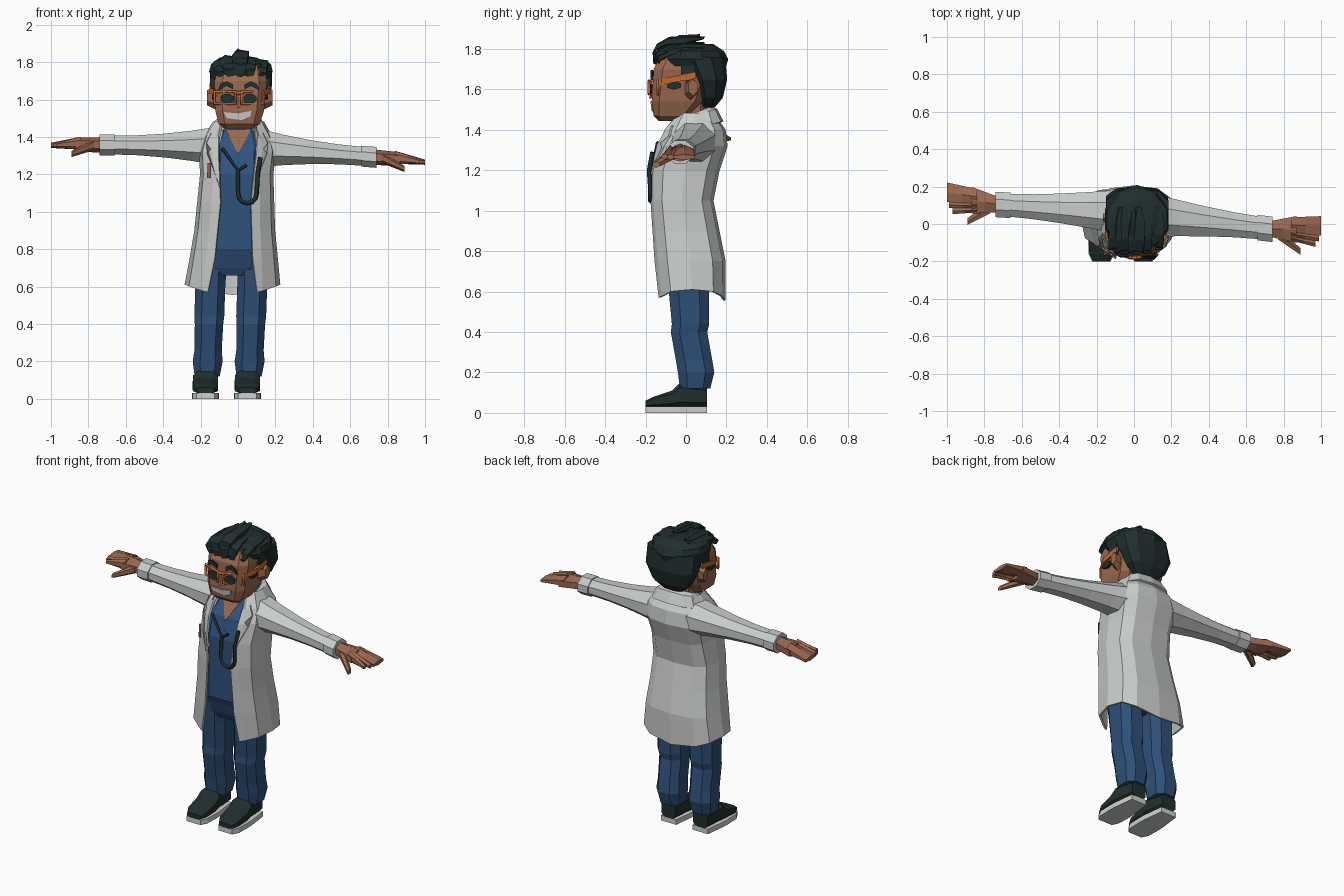
import bpy, bmesh, math
from mathutils import Vector
from mathutils.bvhtree import BVHTree

if "Cube" in bpy.data.objects:
    bpy.data.objects.remove(bpy.data.objects["Cube"])

SIDES = (("right", -1), ("left", 1))
X, Y, Z = Vector((1, 0, 0)), Vector((0, 1, 0)), Vector((0, 0, 1))


def material(name, red, green, blue):
    mat = bpy.data.materials.new(name)
    mat.use_nodes = True
    color = (red, green, blue, 1)
    mat.diffuse_color = color
    mat.node_tree.nodes["Principled BSDF"].inputs["Base Color"].default_value = color
    return mat


COAT = material("coat white", .58, .61, .59)
WHITE = material("sole white", .62, .64, .63)
SKIN = material("brown skin", .33, .14, .08)
BLACK = material("dark green black", .015, .028, .028)
BLUE = material("shirt blue", .03, .09, .22)
NAVY = material("trouser blue", .028, .08, .19)
DARK = material("neckline blue", .02, .05, .12)
ORANGE = material("orange frame", .6, .13, .025)


def loft(name, rings, mat, closed=True):
    # skin a series of equal point rings
    bm = bmesh.new()
    rows = [[bm.verts.new(point) for point in ring] for ring in rings]
    count = len(rows[0])
    for low, high in zip(rows, rows[1:]):
        for i in range(count if closed else count - 1):
            j = (i + 1) % count
            bm.faces.new((low[i], low[j], high[j], high[i]))
    if closed:
        bm.faces.new(rows[0])
        bm.faces.new(rows[-1])
    bmesh.ops.recalc_face_normals(bm, faces=bm.faces)
    mesh = bpy.data.meshes.new(name)
    bm.to_mesh(mesh)
    bm.free()
    mesh.materials.append(mat)
    obj = bpy.data.objects.new(name, mesh)
    bpy.context.collection.objects.link(obj)
    return obj


def rounded(angle, power):
    # point on a unit circle, boxier as power falls
    c, s = math.cos(angle), math.sin(angle)
    return math.copysign(abs(c) ** power, c), math.copysign(abs(s) ** power, s)


def polygon(center, u, v, sides=8, power=1):
    # flats of the polygon touch the half extents u and v
    grow = math.cos(math.pi / sides) ** -power
    spots = [rounded((k + .5) * math.tau / sides, power) for k in range(sides)]
    return [Vector(center) + (u * a + v * b) * grow for a, b in spots]


def lean(z):
    # the figure leans slightly to one side
    return (z - 1.4) * .035


def stack(name, rows, mat, sides=8, power=1, shift=0):
    # rows: height, half width, front, back
    return loft(name, [polygon((lean(z) + shift, (front + back) / 2, z), X * half, Y * (back - front) / 2, sides, power)
                       for z, half, front, back in rows], mat)


def taper(name, start, end, first, last, mat, axes=(Y, Z), steps=1, sides=8, curves=(1, 1)):
    # limb from start to end whose half sizes shrink from first to last
    rings = []
    for k in range(steps + 1):
        t = k / steps
        u, v = (axis * (b + (a - b) * (1 - t) ** curve)
                for axis, a, b, curve in zip(axes, first, last, curves))
        rings.append(polygon(Vector(start).lerp(Vector(end), t), u, v, sides))
    return loft(name, rings, mat)


def tube(name, points, radius, mat, cyclic=False):
    curve = bpy.data.curves.new(name, "CURVE")
    curve.dimensions = "3D"
    curve.bevel_depth, curve.bevel_resolution, curve.use_fill_caps = radius, 0, True
    spline = curve.splines.new("POLY")
    spline.points.add(len(points) - 1)
    for spot, point in zip(spline.points, points):
        spot.co = (*point, 1)
    spline.use_cyclic_u = cyclic
    curve.materials.append(mat)
    obj = bpy.data.objects.new(name, curve)
    bpy.context.collection.objects.link(obj)
    bpy.ops.object.select_all(action="DESELECT")
    obj.select_set(True)
    bpy.context.view_layer.objects.active = obj
    bpy.ops.object.convert(target="MESH")


def plate(name, outline, target, mat, lift=.006):
    # thin panel laid on the front of the target
    mesh = target.data
    tree = BVHTree.FromPolygons([v.co for v in mesh.vertices], [f.vertices for f in mesh.polygons])
    front = []
    for x, z in outline:
        hit = tree.ray_cast(Vector((x, -1, z)), Y)[0] or tree.find_nearest(Vector((x, -.15, z)))[0]
        front.append(Vector((x, hit.y - lift, z)))
    loft(name, [front, [point + Y * .009 for point in front]], mat)


def coat_ring(z, half, front, back, gap, drop=0, flare=0):
    # open outline from one front edge round the back to the other
    middle, depth = (front + back) / 2, (back - front) / 2
    spots = [rounded(-math.pi / 2 - k * math.pi / 6, .65) for k in range(1, 12)]
    spots = [(-gap / half, -1)] + spots + [(gap / half, -1)]
    return [Vector((lean(z) + u * half, middle + v * depth, z - drop * (1 - v) + flare * u * u)) for u, v in spots]


# Lab coat with an open front, and its collar
coat = loft("lab_coat", [coat_ring(.555, .25, -.13, .19, .13, flare=.055)] + [coat_ring(*row) for row in (
    (.75, .23, -.15, .19, .1), (.9, .21, -.16, .16, .09),
    (1.05, .2, -.17, .13, .08), (1.2, .19, -.17, .16, .09), (1.32, .2, -.14, .2, .1),
    (1.4, .18, -.1, .19, .1), (1.48, .13, -.04, .13, .09))], COAT, closed=False)
collar = loft("coat_collar", [coat_ring(*row, drop=.035) for row in (
    (1.51, .11, -.05, .12, .08), (1.5, .13, -.07, .15, .09), (1.44, .16, -.1, .18, .1))], COAT, closed=False)
for shell in (coat, collar):
    cloth = shell.modifiers.new("cloth", "SOLIDIFY")
    cloth.thickness, cloth.offset = .012, 0

# Lapels, breast pocket and pen
for side, s in SIDES:
    plate(side + "_lapel", [(s * x - .005, z) for x, z in (
        (.08, 1.45), (.14, 1.42), (.165, 1.37), (.14, 1.335), (.16, 1.31), (.125, 1.22), (.09, 1.12), (.085, 1.3))],
        coat, COAT, .02)
plate("breast_pocket", [(-.175, 1.21), (-.145, 1.215), (-.115, 1.22), (-.115, 1.18), (-.145, 1.175), (-.175, 1.17)],
      coat, COAT, .015)
tube("pen", [(-.155, -.165, 1.18), (-.155, -.16, 1.26)], .008, SKIN)

# Arms: each follows its own slope from the shoulder
for side, s, swing, rise in (("right", -1, .06, .01), ("left", 1, -.12, -.08)):
    def at(x, dy=0, dz=0):
        return Vector((s * x, .06 + swing * x + dy, 1.35 + rise * x + dz))
    taper(side + "_sleeve", at(.1), at(.68), (.115, .105), (.06, .05), COAT, steps=4, curves=(1.5, 2))
    taper(side + "_cuff", at(.66), at(.74), (.068, .056), (.068, .056), COAT)
    taper(side + "_palm", at(.72), at(.87, .015), (.04, .036), (.072, .032), SKIN, steps=2, sides=6)
    for part, spread, width, reach in (("outer_fingers", .05, .052, 1), ("middle_finger", -.018, .017, .99),
                                       ("index_finger", -.05, .016, .97)):
        taper(side + "_" + part, at(.84, spread * .7, .008), at(reach, spread, -.005),
              (width * .8, .03), (width, .012), SKIN, steps=2, sides=6)
    taper(side + "_thumb", at(.77, -.02), at(.89, -.1, -.05), (.03, .025), (.018, .014), SKIN, steps=2, sides=6)

# Shirt, neckline and neck
shirt = stack("shirt", [(.78, .165, -.125, .1), (1.2, .155, -.15, .13), (1.33, .15, -.12, .14),
                        (1.46, .1, -.03, .11)], BLUE, power=.6)
plate("shirt_hem", [(-.115, .8), (.07, .8), (.07, .785), (-.115, .785)], shirt, DARK, .008)
plate("neckline", [(-.1, 1.44), (0, 1.25), (.1, 1.44)], shirt, DARK)
plate("chest_skin", [(-.065, 1.44), (0, 1.31), (.07, 1.44)], shirt, SKIN, .012)
taper("neck", (0, .03, 1.36), (.01, .045, 1.57), (.075, .075), (.075, .075), SKIN, axes=(X, Y))

# Stethoscope: a yoke round the neck and a hanging loop
bend = (0, -.165, 1.22)
loop = [(.05 + .05 * math.cos(a), -.175, 1.1 + .055 * math.sin(a))
        for a in (math.pi * (1 + k / 6) for k in range(7))]
tube("stethoscope_yoke", [(-.085, -.14, 1.34), bend, (.045, -.165, 1.25)], .009, BLACK)
tube("stethoscope_tube", [bend, *loop, (.105, -.182, 1.2), (.12, -.165, 1.29)], .012, BLACK)

# Trousers and shoes
stack("hips", [(.66, .1, -.08, .09), (.7, .17, -.1, .12), (.79, .165, -.128, .11)], NAVY, power=.7)
SHOE = [(-.2, .045, .06), (-.16, .065, .08), (-.07, .068, .11), (-.03, .066, .15), (.105, .05, .13)]
for side, s in SIDES:
    stack(side + "_leg", [(.12, .067, -.03, .12), (.2, .08, -.04, .14), (.26, .073, -.05, .13), (.4, .076, -.075, .105),
                          (.44, .08, -.07, .115), (.6, .08, -.085, .115), (.75, .085, -.1, .12)],
          NAVY, power=.75, shift=s * .112 - .008)
    foot = s * .112 - .062
    loft(side + "_shoe", [polygon((foot, y, (top + .03) / 2), X * half, Z * (top - .03) / 2, power=.6)
                          for y, half, top in SHOE], BLACK)
    loft(side + "_sole", [polygon((foot, y, .016), X * (half + .004), Z * .016, 4)
                          for y, half, top in SHOE], WHITE)

# Head and nose
head = stack("head", [(1.445, .08, -.135, -.03), (1.47, .11, -.16, .01), (1.54, .13, -.17, .08),
                      (1.7, .14, -.16, .14), (1.78, .12, -.12, .14)], SKIN, power=.4, shift=.004)
taper("nose", (0, -.165, 1.555), (0, -.155, 1.62), (.022, .016), (.012, .008), SKIN, axes=(X, Y), sides=6)
plate("teeth", [(-.078, 1.533), (0, 1.526), (.072, 1.54), (.066, 1.51), (.02, 1.49), (-.06, 1.5)], head, WHITE)

# Eyes, brows, ears, sideburns and glasses
for side, s in SIDES:
    eye = polygon((.003 + s * .061, 0, 1.605), X * .034, Z * .024, power=.8)
    plate(side + "_eye", [(point.x, point.z) for point in eye], head, BLACK, .011)
    plate(side + "_brow", [(.004 + s * x, z) for x, z in ((.03, 1.655), (.03, 1.68), (.065, 1.697), (.095, 1.685),
                                                          (.11, 1.65), (.065, 1.672))], head, BLACK, .014)

    def beside(out, y, z):
        return Vector((.01 + s * out, y, z))
    taper(side + "_ear", beside(.12, .02, 1.605), beside(.175, .035, 1.61), (.032, .055), (.022, .035), SKIN, sides=6)
    taper(side + "_sideburn", beside(.135, .01, 1.69), beside(.16, .01, 1.69), (.035, .05), (.035, .05), BLACK, sides=6)
    taper(side + "_temple_pad", beside(.13, -.06, 1.62), beside(.15, -.06, 1.62), (.035, .018), (.035, .018),
          BLACK, sides=6)
    # the frame wraps round the face
    rim = [Vector((p.x, 2.5 * p.x ** 2 - .182, p.z)) for p in polygon((.003 + s * .074, 0, 1.61), X * .056, Z * .032, 4)]
    tube(side + "_rim", rim, .01, ORANGE, cyclic=True)
    hinge, bow, tip = beside(.125, -.135, 1.635), beside(.157, -.07, 1.648), beside(.157, .05, 1.67)
    loft(side + "_temple", [polygon(spot, X * .006, Z * .015, 4) for spot in (hinge, bow, tip)], ORANGE)
tube("bridge", [(-.02, -.18, 1.635), (.03, -.18, 1.635)], .01, ORANGE)

# Hair: back mass, crown and broad locks swept back from the forehead
stack("hair_back", [(1.51, .07, .08, .14), (1.56, .125, .06, .18), (1.65, .165, .03, .2), (1.76, .165, -.03, .19)],
      BLACK, 10, .8, shift=.006)
stack("hair_crown", [(1.715, .155, -.14, .19), (1.75, .17, -.15, .2), (1.79, .16, -.13, .18), (1.825, .08, -.06, .13)],
      BLACK, 10, 1, shift=.003)
for i in range(5):
    x = .052 * i - .095
    top = 1.83 - 2 * x * x + .025 * (i == 2)
    front = 2 * x * x - .155
    path = [(front, 1.735, .022), (front, top - .05, .036), (front + .06, top - .018, .04),
            (0, top - .01, .038), (.09, top, .012)]
    loft("hair_lock_%d" % (i + 1), [polygon((x + .004 * k * (-1) ** i, y, z), X * r, (Y + 2 * Z) * r * .25, 5)
                                    for k, (y, z, r) in enumerate(path)], BLACK)
tube("hair_tuft", [(-.02, -.1, 1.82), (-.005, -.03, 1.855), (0, .07, 1.86)], .014, BLACK)
